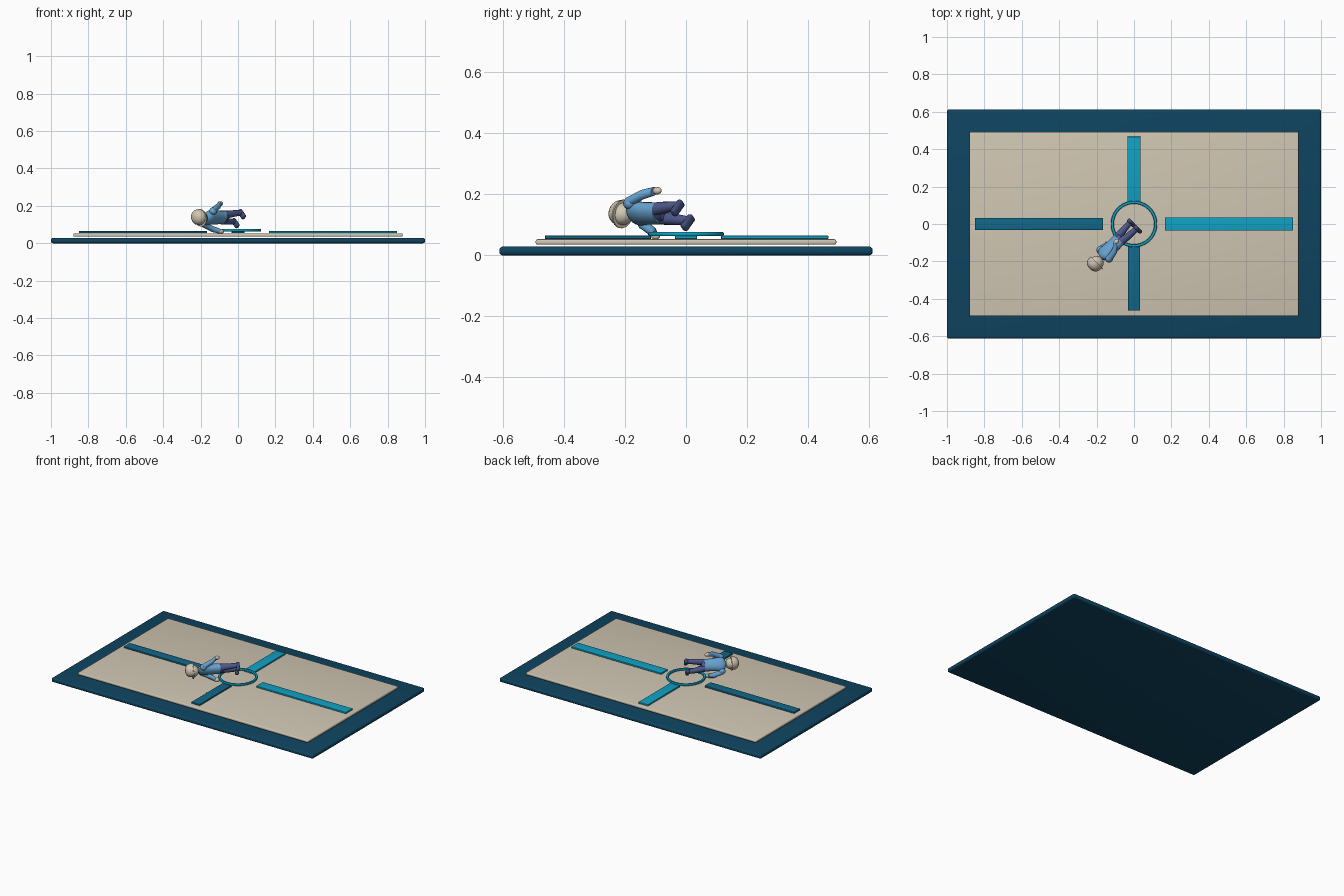
import bpy, bmesh, math
from mathutils import Matrix, Vector

cube = bpy.data.objects.get("Cube")
if cube:
    bpy.data.objects.remove(cube, do_unlink=True)


def material(name, rgb):
    lin = [(c / 255 / 12.92 if c < 11 else ((c / 255 + .055) / 1.055) ** 2.4) for c in rgb]
    m = bpy.data.materials.new(name)
    m.use_nodes = True
    m.diffuse_color = (*lin, 1)
    m.node_tree.nodes["Principled BSDF"].inputs["Base Color"].default_value = (*lin, 1)
    return m


navy = material("deep navy", (14, 68, 96))
sand = material("sand", (208, 198, 178))
bright = material("bright teal", (16, 162, 196))
dark = material("dark teal", (16, 104, 138))
denim = material("jacket blue", (104, 164, 210))
indigo = material("trouser indigo", (76, 88, 138))
shoe = material("shoe indigo", (64, 74, 118))

# Person frame: lying prone, rolled onto one side; +Z to head, -Y is the face
up = Vector((-1, -1, 0)).normalized()
back = Vector((-.5, .5, math.sqrt(.5)))
side = back.cross(up)
LYING = Matrix.Translation((-.105, -.11, .138)) @ Matrix((side, back, up)).transposed().to_4x4()


def finish(name, bm, mat, matrix=None):
    if matrix:
        bm.transform(matrix)
    bmesh.ops.recalc_face_normals(bm, faces=bm.faces)
    me = bpy.data.meshes.new(name)
    bm.to_mesh(me)
    bm.free()
    me.materials.append(mat)
    ob = bpy.data.objects.new(name, me)
    bpy.context.collection.objects.link(ob)
    bpy.ops.object.select_all(action='DESELECT')
    bpy.context.view_layer.objects.active = ob
    ob.select_set(True)
    bpy.ops.object.shade_smooth_by_angle(angle=math.radians(40))
    return ob


def slab(name, x, y, z, bevel, mat, matrix=None):
    """Box between (min, max) pairs with rounded edges."""
    bm = bmesh.new()
    bmesh.ops.create_cube(bm, size=1)
    for v in bm.verts:
        v.co = [lim[0] if c < 0 else lim[1] for c, lim in zip(v.co, (x, y, z))]
    bmesh.ops.bevel(bm, geom=bm.edges[:], offset=bevel, segments=4, profile=.5, affect='EDGES')
    return finish(name, bm, mat, matrix)


def ball(name, centre, size, mat):
    bm = bmesh.new()
    bmesh.ops.create_uvsphere(bm, u_segments=20, v_segments=12, radius=1)
    bm.transform(Matrix.Translation(centre) @ Matrix.Diagonal((*size, 1)))
    return finish(name, bm, mat, LYING)


def loft(name, rings, mat, sides=16):
    """Stack of ellipses (centre, x radius, y radius), capped at both ends."""
    bm = bmesh.new()
    loops = []
    for (cx, cy, cz), rx, ry in rings:
        angles = [math.tau * i / sides for i in range(sides)]
        loops.append([bm.verts.new((cx + rx * math.cos(a), cy + ry * math.sin(a), cz)) for a in angles])
    for low, high in zip(loops, loops[1:]):
        for i in range(sides):
            j = (i + 1) % sides
            bm.faces.new((low[i], low[j], high[j], high[i]))
    bm.faces.new(loops[0][::-1])
    bm.faces.new(loops[-1])
    return finish(name, bm, mat, LYING)


# Base and raised floor panel
slab("base_plate", (-1, 1), (-.612, .612), (0, .029), .011, navy)
slab("floor_panel", (-.88, .88), (-.493, .493), (.035, .053), .006, sand)

# Four bars pointing to the centre
slab("right_bar", (.165, .85), (-.036, .036), (.054, .065), .002, bright)
slab("left_bar", (-.85, -.165), (-.032, .032), (.054, .065), .002, dark)
slab("back_bar", (-.036, .036), (.115, .467), (.054, .065), .002, bright)
slab("front_bar", (-.032, .032), (-.463, -.115), (.054, .065), .002, dark)

# Centre ring
bm = bmesh.new()
section = [(.110, .064), (.122, .064), (.124, .067), (.124, .073), (.122, .076), (.110, .076), (.108, .073), (.108, .067)]
verts = [bm.verts.new((r, 0, z)) for r, z in section]
edges = [bm.edges.new((v, verts[(i + 1) % len(verts)])) for i, v in enumerate(verts)]
bmesh.ops.spin(bm, geom=verts + edges, cent=(0, 0, 0), axis=(0, 0, 1), angle=math.tau, steps=64)
bmesh.ops.remove_doubles(bm, verts=bm.verts, dist=.0001)
finish("centre_ring", bm, bright)

# Torso with flared jacket hem, collar and hips
loft("jacket", [((0, 0, -.035), .041, .031), ((0, 0, -.02), .040, .032), ((0, 0, .03), .042, .032),
                ((0, 0, .07), .050, .031), ((0, 0, .088), .044, .027), ((0, 0, .098), .022, .018)], denim)
loft("hips", [((0, 0, -.055), .030, .022), ((0, 0, -.03), .036, .027)], indigo)
loft("neck", [((0, 0, .09), .016, .016), ((0, 0, .12), .016, .016)], sand)

# Head, cap dome and brim
ball("head", (0, -.003, .138), (.036, .039, .040), sand)
loft("cap", [((0, .002, .140), .042, .044), ((0, .002, .160), .040, .042),
             ((0, .002, .174), .031, .033), ((0, .002, .183), .015, .016)], sand)
loft("cap_brim", [((0, -.003, .134), .044, .050), ((0, -.003, .140), .044, .050)], sand)

# Limbs: arms swing opposite ways, legs spread slightly
for label, s, swing in (("left", 1, 1), ("right", -1, -1)):
    ball(label + "_shoulder", (s * .048, 0, .073), (.019, .021, .021), denim)
    loft(label + "_sleeve", [((s * .052, swing * .050, -.008), .014, .015),
                             ((s * .061, swing * .026, .022), .016, .017),
                             ((s * .050, 0, .078), .018, .019)], denim)
    ball(label + "_hand", (s * .050, swing * .055, -.018), (.012, .013, .017), sand)
    loft(label + "_leg", [((s * .034, 0, -.142), .014, .015), ((s * .030, 0, -.10), .017, .018),
                          ((s * .021, 0, -.035), .021, .024)], indigo)
    slab(label + "_shoe", (s * .034 - .015, s * .034 + .015), (-.038, .020), (-.157, -.135), .009, shoe, LYING)
